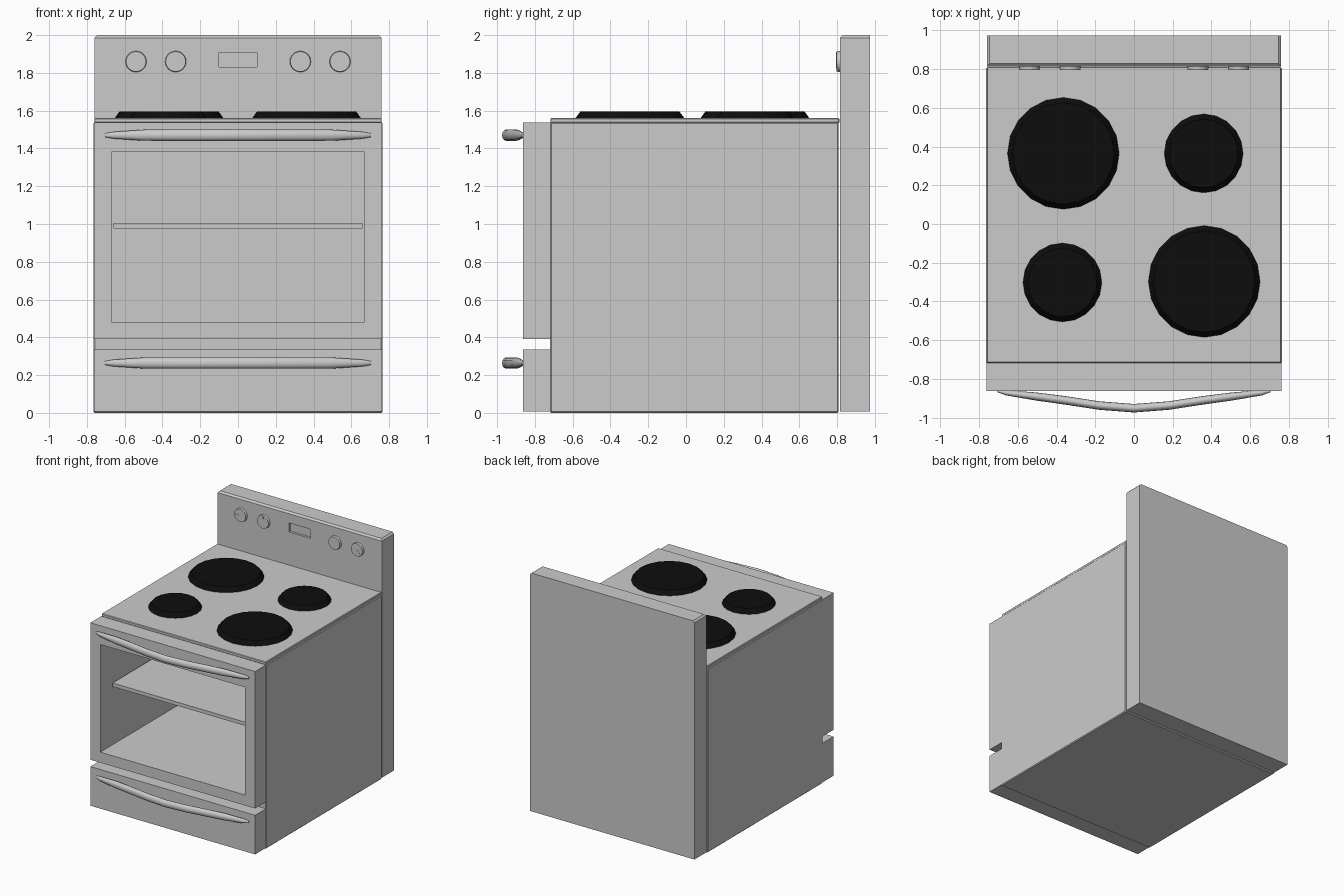
import bpy, bmesh
from math import pi, cos, sin, radians
from mathutils import Matrix, Vector

if "Cube" in bpy.data.objects:
    bpy.data.objects.remove(bpy.data.objects["Cube"])


def finish(bm, name, mat=None):
    bmesh.ops.recalc_face_normals(bm, faces=bm.faces[:])
    me = bpy.data.meshes.new(name)
    bm.to_mesh(me)
    bm.free()
    ob = bpy.data.objects.new(name, me)
    bpy.context.collection.objects.link(ob)
    if mat:
        me.materials.append(mat)
    return ob


def box(name, x, y, z, bevel=0.0, pick=lambda e: True):
    """Box from (min, max) pairs; 'pick' chooses which edges are bevelled."""
    bm = bmesh.new()
    bmesh.ops.create_cube(bm, size=1)
    for v in bm.verts:
        v.co = Vector([sum(r) / 2 + c * (r[1] - r[0]) for c, r in zip(v.co, (x, y, z))])
    if bevel:
        edges = [e for e in bm.edges if pick(e)]
        bmesh.ops.bevel(bm, geom=edges, offset=bevel, segments=1, affect='EDGES')
    return finish(bm, name)


def carve(ob, x, y, z):
    """Cut a box-shaped hole out of an object."""
    cutter = box("cutter", x, y, z)
    cutter.hide_render = True
    mod = ob.modifiers.new("cut", 'BOOLEAN')
    mod.operation, mod.solver, mod.object = 'DIFFERENCE', 'EXACT', cutter
    bpy.context.view_layer.objects.active = ob
    bpy.ops.object.modifier_apply(modifier=mod.name)
    bpy.data.objects.remove(cutter)


def disc(name, r1, r2, depth, sides, matrix, mat=None):
    bm = bmesh.new()
    bmesh.ops.create_cone(bm, cap_ends=True, segments=sides, radius1=r1, radius2=r2,
                          depth=depth, matrix=matrix)
    return finish(bm, name, mat)


# Oven body with its cavity
body = box("oven_body", (-.765, .765), (-.72, .808), (0, 1.54), .007)
carve(body, (-.67, .67), (-1, .70), (.48, 1.38))
box("oven_shelf", (-.66, .66), (-.715, .69), (.975, 1.005))

# Cooktop plate
box("cooktop", (-.76, .76), (-.718, .812), (1.535, 1.56), .004)

# Door frame and lower drawer
door = box("oven_door", (-.762, .762), (-.862, -.718), (.392, 1.537))
carve(door, (-.67, .67), (-1, -.6), (.48, 1.38))
box("drawer", (-.762, .762), (-.862, -.718), (.008, .335))

# Back panel, chamfered along the top, with a recessed display
panel = box("back_panel", (-.76, .76), (.815, .975), (.008, 2.0), .014,
            lambda e: all(v.co.z > 1.9 for v in e.verts)
            and not all(v.co.y > .9 for v in e.verts))
carve(panel, (-.1, .1), (.7, .835), (1.832, 1.908))


# Bowed handles: oval rings swept along a shallow arc
def handle(name, z):
    half = [(.705, -.862, .010, .007), (.66, -.872, .018, .014), (.50, -.892, .029, .021),
            (.35, -.912, .030, .022), (.18, -.938, .030, .022), (0, -.952, .030, .022)]
    path = [(-x, y, h, d) for x, y, h, d in half] + half[-2::-1]
    bm = bmesh.new()
    n = 12
    rings = [[bm.verts.new((x, y + d * cos(2 * pi * i / n), z + h * sin(2 * pi * i / n)))
              for i in range(n)] for x, y, h, d in path]
    for a, b in zip(rings, rings[1:]):
        for i in range(n):
            f = bm.faces.new((a[i], a[(i + 1) % n], b[(i + 1) % n], b[i]))
            f.smooth = True
    bm.faces.new(rings[0])
    bm.faces.new(rings[-1])
    return finish(bm, name)


handle("door_handle", 1.47)
handle("drawer_handle", .264)

# Black burners
black = bpy.data.materials.new("burner_black")
black.diffuse_color = (.004, .004, .004, 1)
black.use_nodes = True
black.node_tree.nodes["Principled BSDF"].inputs["Base Color"].default_value = black.diffuse_color
for name, x, y, r in (("burner_back_left", -.365, .365, .29),
                      ("burner_back_right", .36, .365, .205),
                      ("burner_front_left", -.37, -.302, .205),
                      ("burner_front_right", .363, -.297, .29)):
    disc(name, r, r - .028, .038, 20, Matrix.Translation((x, y, 1.577)), black)

# Control knobs with pointer ridges
for i, (x, ang) in enumerate(((-.54, 185), (-.33, 85), (.33, 220), (.54, -45))):
    place = Matrix.Translation((x, .807, 1.86)) @ Matrix.Rotation(pi / 2, 4, 'X')
    disc(f"knob_{i + 1}", .056, .053, .02, 24, place)
    ridge = box(f"knob_pointer_{i + 1}", (0, .05), (-.003, .003), (0, .012))
    ridge.matrix_world = place @ Matrix.Rotation(radians(ang), 4, 'Z')
